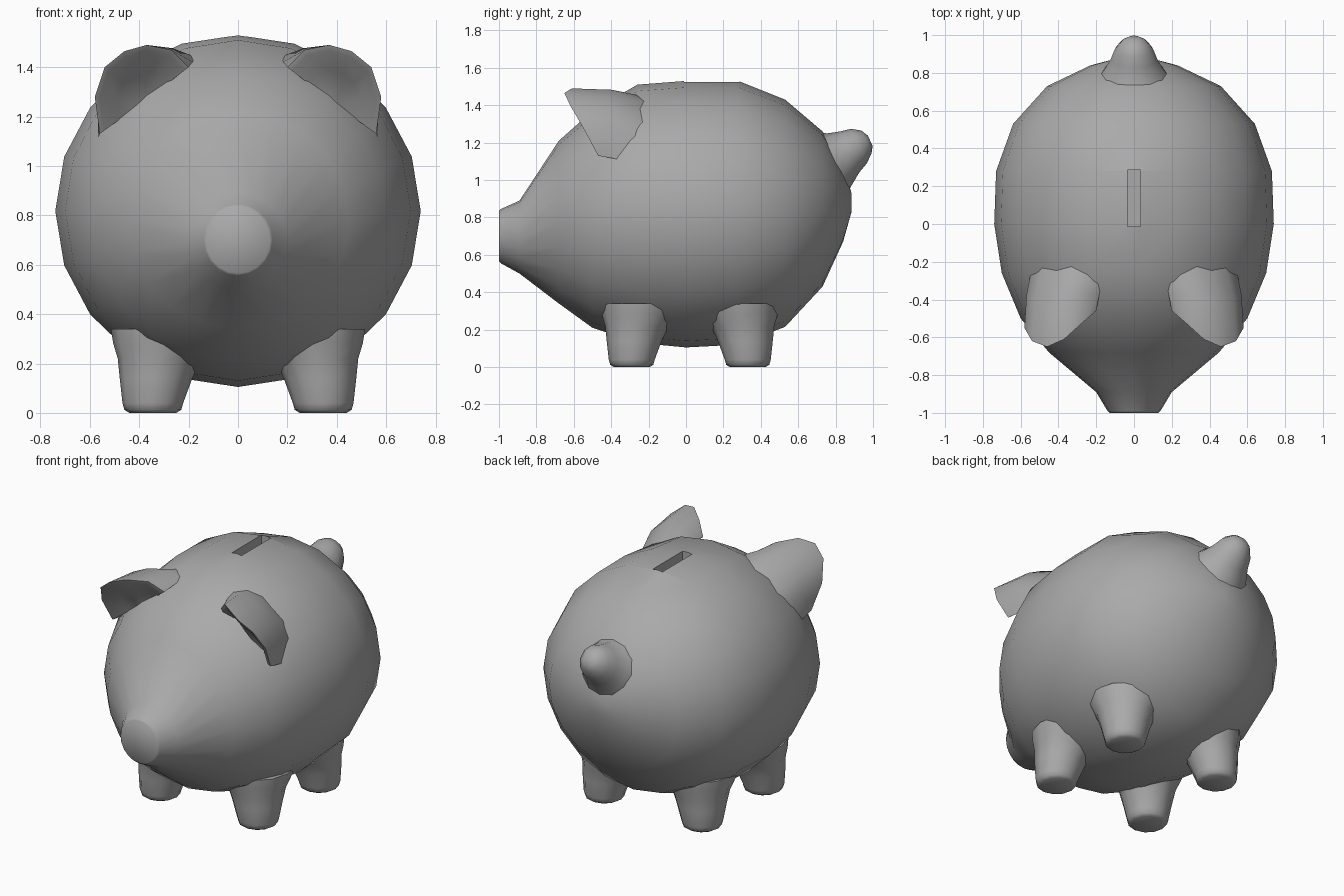
import bpy, bmesh
from math import sin, cos, pi, radians
from mathutils import Vector

if "Cube" in bpy.data.objects:
    bpy.data.objects.remove(bpy.data.objects["Cube"], do_unlink=True)

clay = bpy.data.materials.new("grey_clay")
clay.use_nodes = True
clay.diffuse_color = (0.4, 0.4, 0.4, 1)
clay.node_tree.nodes["Principled BSDF"].inputs["Base Color"].default_value = (0.4, 0.4, 0.4, 1)


def loft(name, rows, closed=True, angle=50):
    """Skin rows of points; closed rows are rings with both ends capped."""
    bm = bmesh.new()
    grid = [[bm.verts.new(p) for p in row] for row in rows]
    n = len(grid[0])
    for a, b in zip(grid, grid[1:]):
        for i in range(n if closed else n - 1):
            j = (i + 1) % n
            bm.faces.new((a[i], a[j], b[j], b[i]))
    if closed:
        bm.faces.new(grid[0])
        bm.faces.new(grid[-1])
    else:
        bm.faces.new(grid[-1])
    bmesh.ops.recalc_face_normals(bm, faces=bm.faces)
    mesh = bpy.data.meshes.new(name)
    bm.to_mesh(mesh)
    bm.free()
    mesh.materials.append(clay)
    obj = bpy.data.objects.new(name, mesh)
    bpy.context.collection.objects.link(obj)
    smooth(obj, angle)
    return obj


def smooth(obj, angle):
    bpy.ops.object.select_all(action="DESELECT")
    obj.select_set(True)
    bpy.context.view_layer.objects.active = obj
    bpy.ops.object.shade_smooth_by_angle(angle=radians(angle))


def ring(center, u, v, sides):
    """Ellipse of points spanned by the half-axes u and v."""
    c, u, v = Vector(center), Vector(u), Vector(v)
    return [c + u * cos(2 * pi * i / sides) + v * sin(2 * pi * i / sides) for i in range(sides)]


# Body with snout: y, bottom, top, half width
profile = [(-1, .565, .835, .13), (-.99, .555, .845, .14), (-.89, .50, .89, .20),
           (-.68, .34, 1.21, .45), (-.5, .21, 1.37, .60), (-.26, .13, 1.51, .70),
           (0, .105, 1.53, .74), (.28, .12, 1.53, .73), (.53, .215, 1.43, .64),
           (.73, .43, 1.26, .46), (.84, .67, 1.07, .23), (.885, .83, .93, .06)]
body = loft("body", [ring((0, y, (lo + hi) / 2), (w, 0, 0), (0, 0, (hi - lo) / 2), 20)
                     for y, lo, hi, w in profile])

# Coin slot cut into the back
cutter = loft("slot_cutter", [ring((0, .135, z), (.035, 0, 0), (0, .147, 0), 4) for z in (1.45, 1.6)])
for v in cutter.data.vertices:
    v.co.x = .034 if v.index % 4 in (0, 3) else -.034
    v.co.y = .285 if v.index % 4 in (0, 1) else -.012
cutter.hide_render = True
cut = body.modifiers.new("slot", "BOOLEAN")
cut.operation, cut.object, cut.solver = "DIFFERENCE", cutter, "EXACT"
bpy.context.view_layer.objects.active = body
bpy.ops.object.modifier_apply(modifier=cut.name)
bpy.data.objects.remove(cutter, do_unlink=True)
smooth(body, 50)

# Legs: height, lean of the axis towards the middle, radius
leg_rings = [(0, 0, .095), (.012, 0, .115), (.04, 0, .123), (.14, .013, .147),
             (.22, .028, .17), (.28, .045, .205), (.34, .06, .23)]
for side, sx in (("left", 1), ("right", -1)):
    for end, y, sy in (("front", -.29, -1), ("back", .33, 1)):
        loft(f"{end}_{side}_leg",
             [ring((sx * (.345 - d), y - sy * d, z), (r, 0, 0), (0, r, 0), 12)
              for z, d, r in leg_rings])

# Ears: hollow hoods leaning forward from the head
rim = [(.20, -.46, 1.40), (.27, -.52, 1.47), (.37, -.61, 1.49), (.46, -.65, 1.465),
       (.54, -.62, 1.40), (.58, -.55, 1.28), (.56, -.47, 1.13)]
root = [(.17, -.30, 1.44), (.24, -.24, 1.45), (.33, -.22, 1.42), (.41, -.21, 1.36),
        (.48, -.21, 1.30), (.54, -.23, 1.22), (.57, -.30, 1.10)]
hollow = Vector((.38, -.43, 1.26))
for side, sx in (("left", 1), ("right", -1)):
    edge = [Vector(p) for p in rim]
    base = [Vector(p) for p in root]
    back = []
    for i, (a, b) in enumerate(zip(edge, base)):
        bulge = .045 * sin(pi * i / 6)
        back.append(a.lerp(b, .55) + Vector((.5, -.1, .8)) * bulge)
    lip = [p.lerp(hollow, .1) + Vector((0, -.008, 0)) for p in edge]
    inner = [p.lerp(hollow, .45) + Vector((0, .03, 0)) for p in edge]
    deep = [p.lerp(hollow, .85) for p in edge]
    rows = [[Vector((p.x * sx, p.y, p.z)) for p in row]
            for row in (base, back, edge, lip, inner, deep)]
    loft(f"{side}_ear", rows, closed=False, angle=60)

# Stubby tail pointing up and back: y, z, radius
tail_rings = [(.76, 1.08, .20), (.82, 1.11, .155), (.875, 1.15, .122), (.925, 1.182, .102),
              (.965, 1.205, .066), (.985, 1.21, .03)]
loft("tail", [ring((0, y, z), (r, 0, 0), (0, -.42 * r, .9 * r), 12) for y, z, r in tail_rings])
